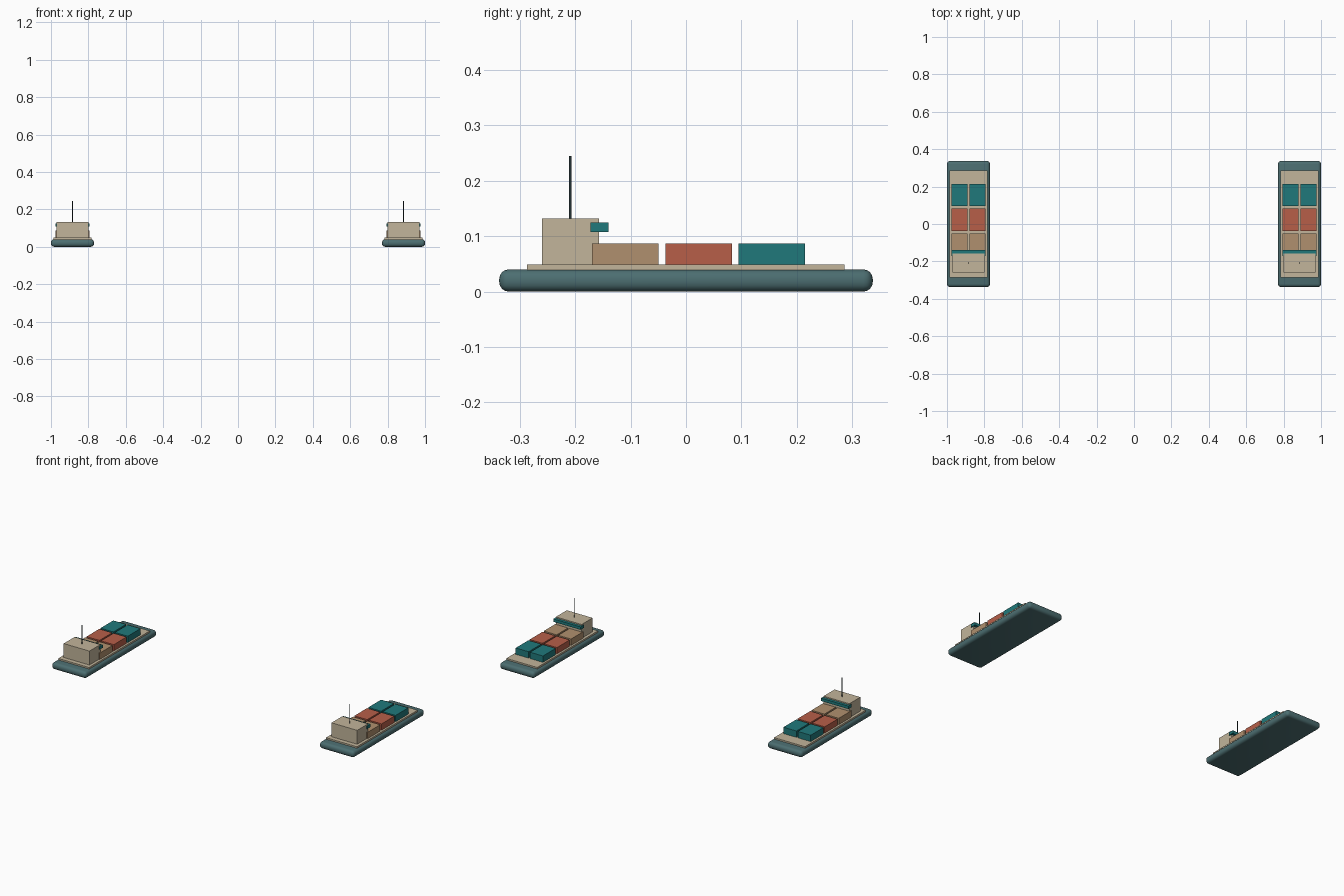
import bpy

cube = bpy.data.objects.get("Cube")
if cube:
    bpy.data.objects.remove(cube, do_unlink=True)


def material(name, hex_code):
    """Flat material from an sRGB hex code, converted to linear."""
    srgb = [int(hex_code[i:i + 2], 16) / 255 for i in (0, 2, 4)]
    rgba = [c / 12.92 if c <= 0.04045 else ((c + 0.055) / 1.055) ** 2.4 for c in srgb] + [1]
    mat = bpy.data.materials.new(name)
    mat.use_nodes = True
    mat.diffuse_color = rgba
    mat.node_tree.nodes["Principled BSDF"].inputs["Base Color"].default_value = rgba
    return mat


HULL = material("slate hull", "4c6e71")
CREAM = material("cream paint", "c2b59b")
TAN = material("tan container", "b0906e")
RED = material("rust red container", "b75f49")
TEAL = material("teal", "20797b")
DARK = material("dark metal", "263538")


def box(name, mat, x, width, y0, y1, z0, z1):
    """Box centred on x, spanning the given y and z ranges."""
    bpy.ops.mesh.primitive_cube_add(size=1, location=(x, (y0 + y1) / 2, (z0 + z1) / 2))
    obj = bpy.context.object
    obj.name = name
    obj.scale = (width, y1 - y0, z1 - z0)
    bpy.ops.object.transform_apply(location=False, rotation=False, scale=True)
    obj.data.materials.append(mat)
    return obj


def ship(side, x):
    # Rounded hull
    hull = box(side + "_hull", HULL, x, 0.23, -0.337, 0.337, 0, 0.04)
    bevel = hull.modifiers.new("rounded edges", "BEVEL")
    bevel.width = 0.017
    bevel.segments = 4
    bpy.ops.object.modifier_apply(modifier=bevel.name)
    bpy.ops.object.shade_smooth_by_angle()

    # Deck, bridge house and its window band
    box(side + "_deck", CREAM, x, 0.204, -0.287, 0.286, 0.038, 0.049)
    box(side + "_bridge", CREAM, x, 0.17, -0.26, -0.157, 0.047, 0.132)
    box(side + "_bridge_window", TEAL, x, 0.18, -0.172, -0.14, 0.108, 0.125)

    # Three rows of paired containers
    for row, (mat, y) in enumerate(((TAN, -0.11), (RED, 0.023), (TEAL, 0.155))):
        for label, dx in (("right", -0.0475), ("left", 0.0475)):
            box(f"{side}_container_{row + 1}_{label}", mat, x + dx, 0.085,
                y - 0.06, y + 0.06, 0.047, 0.087)

    # Mast
    bpy.ops.mesh.primitive_cylinder_add(vertices=12, radius=0.0025, depth=0.117,
                                        location=(x, -0.209, 0.1865))
    mast = bpy.context.object
    mast.name = side + "_mast"
    mast.data.materials.append(DARK)
    bpy.ops.object.shade_smooth_by_angle()


ship("right_ship", -0.885)
ship("left_ship", 0.885)
